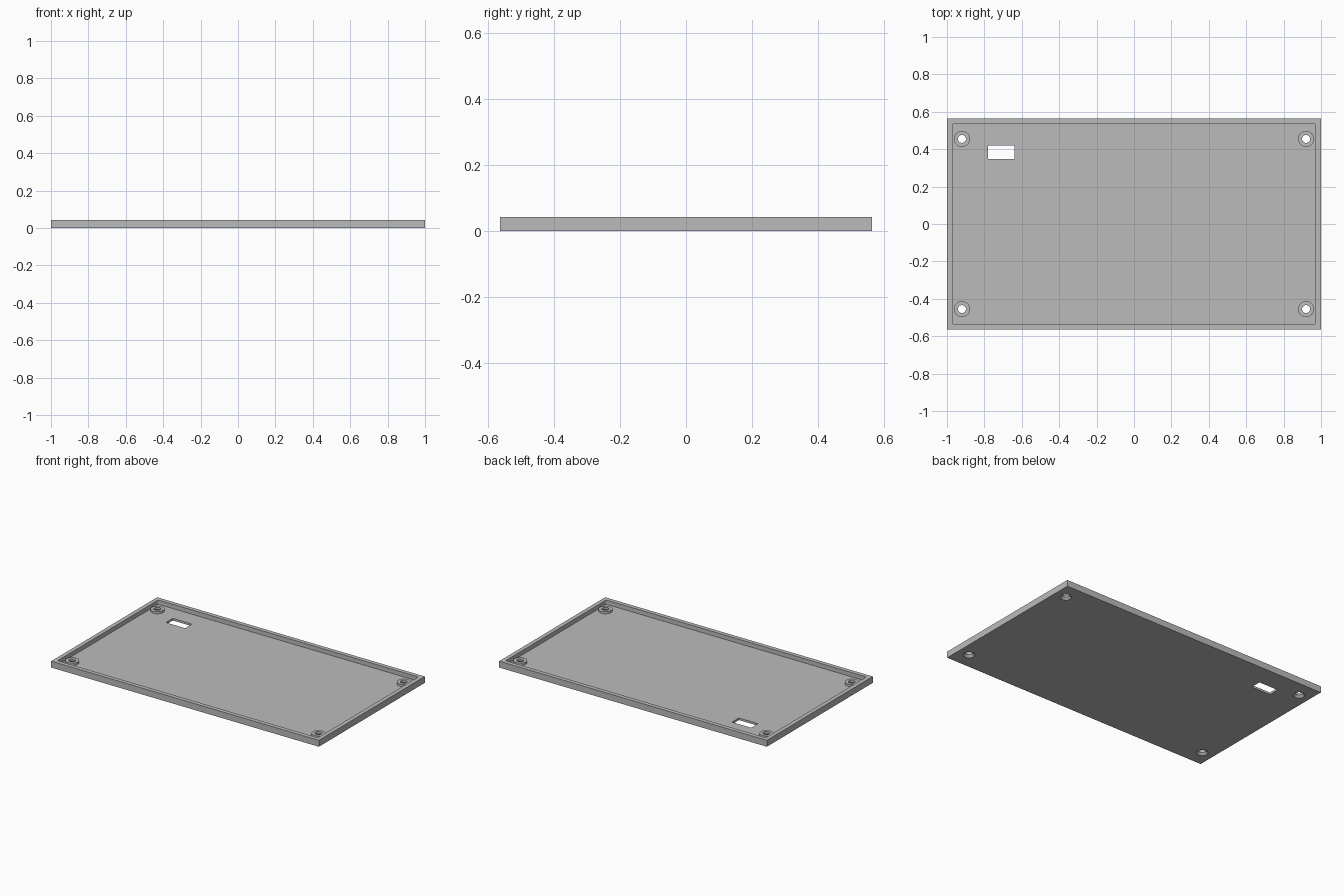
import bpy, bmesh
from mathutils import Matrix

if "Cube" in bpy.data.objects:
    bpy.data.objects.remove(bpy.data.objects["Cube"])

L, W, H = 2.0, 1.13, 0.043        # outer size
WALL, FLOOR = 0.0285, 0.0143      # rim width, floor thickness
BOSS_TOP = 0.0286
HOLES = [(sx * 0.92, sy * 0.455) for sx in (-1, 1) for sy in (-1, 1)]

grey = bpy.data.materials.new("grey plastic")
grey.diffuse_color = (0.5, 0.5, 0.5, 1)
grey.use_nodes = True
grey.node_tree.nodes["Principled BSDF"].inputs["Base Color"].default_value = grey.diffuse_color


def finish(name, bm):
    mesh = bpy.data.meshes.new(name)
    bm.to_mesh(mesh)
    bm.free()
    mesh.materials.append(grey)
    ob = bpy.data.objects.new(name, mesh)
    bpy.context.collection.objects.link(ob)
    return ob


def box(name, x0, x1, y0, y1, z0, z1, corner=0):
    bm = bmesh.new()
    bmesh.ops.create_cube(bm, size=1)
    for v in bm.verts:
        v.co = (x1 if v.co.x > 0 else x0,
                y1 if v.co.y > 0 else y0,
                z1 if v.co.z > 0 else z0)
    if corner:
        upright = [e for e in bm.edges
                   if abs(e.verts[0].co.z - e.verts[1].co.z) > 1e-6]
        bmesh.ops.bevel(bm, geom=upright, offset=corner, segments=4,
                        profile=0.5, affect='EDGES')
    return finish(name, bm)


def cone(name, x, y, z0, z1, r0, r1):
    bm = bmesh.new()
    bmesh.ops.create_cone(bm, cap_ends=True, segments=32, radius1=r0,
                          radius2=r1, depth=z1 - z0,
                          matrix=Matrix.Translation((x, y, (z0 + z1) / 2)))
    return finish(name, bm)


def combine(target, tool, operation):
    mod = target.modifiers.new(operation.lower(), 'BOOLEAN')
    mod.object, mod.operation, mod.solver = tool, operation, 'EXACT'
    bpy.context.view_layer.objects.active = target
    bpy.ops.object.modifier_apply(modifier=mod.name)
    bpy.data.objects.remove(tool)


# Shallow tray with a raised rim
tray = box("tray", -L / 2, L / 2, -W / 2, W / 2, 0, H)
cavity = box("cavity_cutter", -L / 2 + WALL, L / 2 - WALL,
             -W / 2 + WALL, W / 2 - WALL, FLOOR, H + 0.05, corner=0.012)
combine(tray, cavity, 'DIFFERENCE')

# Screw bosses, through holes and countersinks underneath
for x, y in HOLES:
    combine(tray, cone("boss", x, y, FLOOR / 2, BOSS_TOP, 0.043, 0.043), 'UNION')
    combine(tray, cone("hole_cutter", x, y, -0.05, 0.1, 0.0214, 0.0214), 'DIFFERENCE')
    combine(tray, cone("countersink_cutter", x, y, -0.0143, 0.0143, 0.05, 0.0214),
            'DIFFERENCE')

# Rectangular slot through the floor
combine(tray, box("slot_cutter", -0.781, -0.638, 0.347, 0.42, -0.05, 0.1), 'DIFFERENCE')

# Smooth round walls, sharp edges elsewhere
bpy.ops.object.select_all(action='DESELECT')
tray.select_set(True)
bpy.context.view_layer.objects.active = tray
bpy.ops.object.shade_smooth_by_angle(angle=0.52)
